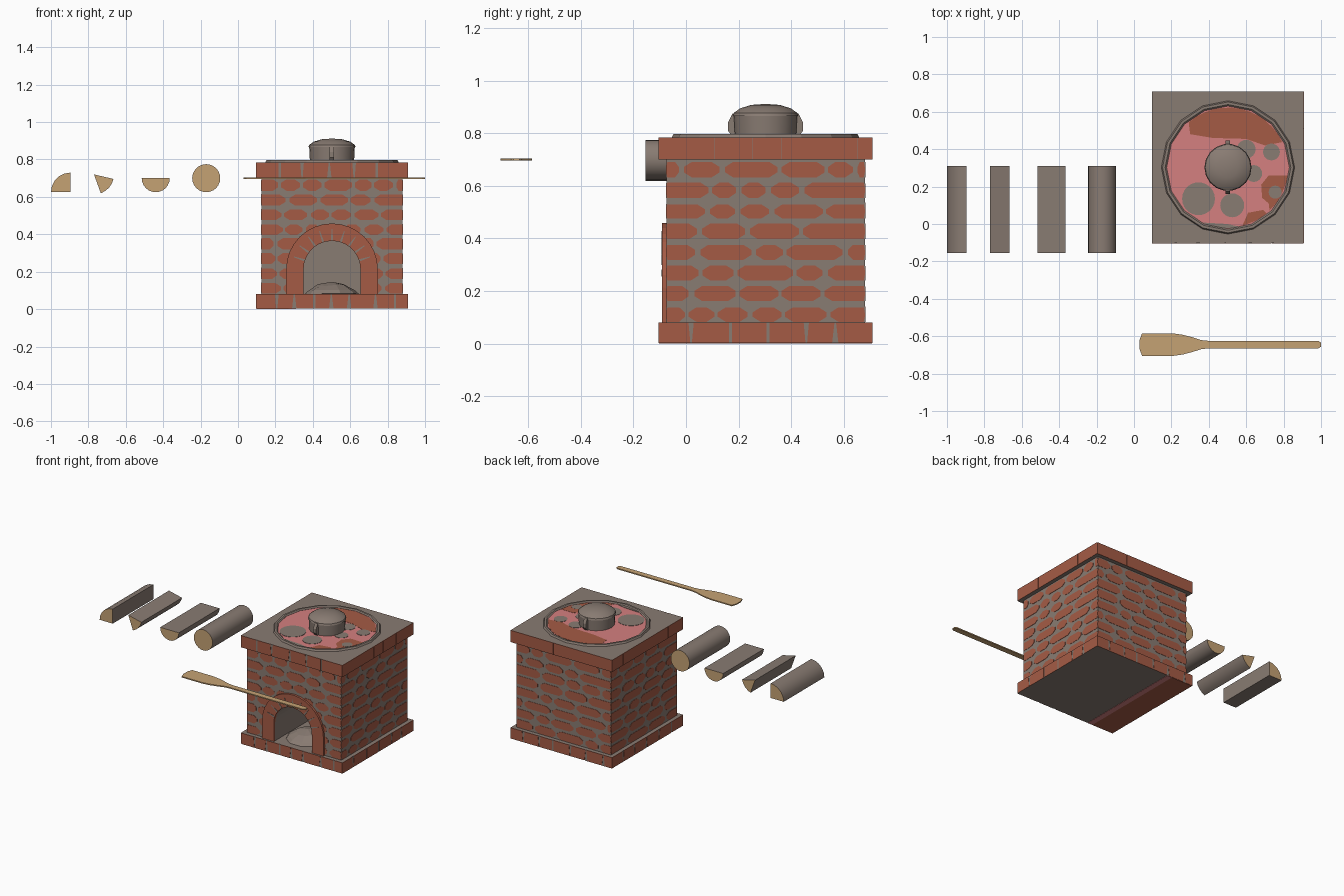
import bpy, bmesh, math, random
from mathutils import Vector

if "Cube" in bpy.data.objects:
    bpy.data.objects.remove(bpy.data.objects["Cube"])

random.seed(4)
CX, CY = 0.5025, 0.3025          # stove centre
BODY, SLAB = 0.3775, 0.405       # half widths


def material(name, rgb):
    m = bpy.data.materials.new(name)
    m.diffuse_color = (*rgb, 1)
    m.use_nodes = True
    m.node_tree.nodes["Principled BSDF"].inputs["Base Color"].default_value = m.diffuse_color
    return m


BRICK = material("red brick", (0.376, 0.105, 0.060))
STONE = material("grey stone", (0.250, 0.200, 0.170))
PINK = material("hot pink", (0.66, 0.215, 0.215))
WOOD = material("pale wood", (0.56, 0.36, 0.175))


def along_y(u, v, w): return (u, w, v)
def along_z(u, v, w): return (u, v, w)
def along_x(u, v, w): return (w, u, v)


def wall(k, half):
    """Map (u, z, offset) onto one of the four side walls."""
    a = k * math.pi / 2
    n, t = Vector((math.sin(a), -math.cos(a))), Vector((math.cos(a), math.sin(a)))
    return lambda u, v, w: (CX + t.x * u + n.x * (half + w), CY + t.y * u + n.y * (half + w), v)


def add_prism(bm, pts, f, w0, w1, cap=0):
    lo = [bm.verts.new(f(u, v, w0)) for u, v in pts]
    hi = [bm.verts.new(f(u, v, w1)) for u, v in pts]
    faces = [bm.faces.new(lo[::-1]), bm.faces.new(hi)]
    for fc in faces:
        fc.material_index = cap
    n = len(pts)
    for i in range(n):
        j = (i + 1) % n
        faces.append(bm.faces.new((lo[i], lo[j], hi[j], hi[i])))
    bmesh.ops.recalc_face_normals(bm, faces=faces)


def finish(bm, name, *mats, smooth=None):
    me = bpy.data.meshes.new(name)
    bm.to_mesh(me)
    bm.free()
    ob = bpy.data.objects.new(name, me)
    bpy.context.collection.objects.link(ob)
    for m in mats:
        me.materials.append(m)
    if smooth:
        bpy.ops.object.select_all(action='DESELECT')
        ob.select_set(True)
        bpy.context.view_layer.objects.active = ob
        bpy.ops.object.shade_smooth_by_angle(angle=math.radians(smooth))
    return ob


def prism(name, pts, f, w0, w1, *mats, cap=0, smooth=None):
    bm = bmesh.new()
    add_prism(bm, pts, f, w0, w1, cap)
    return finish(bm, name, *mats, smooth=smooth)


def arc(cx, cy, r, a0, a1, n):
    return [(cx + r * math.cos(math.radians(a0 + (a1 - a0) * i / n)),
             cy + r * math.sin(math.radians(a0 + (a1 - a0) * i / n))) for i in range(n + 1)]


def rect(x0, x1, y0, y1):
    return [(x0, y0), (x1, y0), (x1, y1), (x0, y1)]


def lathe(name, prof, cx, cy, n, mat, smooth=None, jitter=0):
    bm = bmesh.new()
    rings = []
    for r, z in prof:
        if r == 0:
            rings.append([bm.verts.new((cx, cy, z))] * n)
            continue
        rings.append([bm.verts.new((cx + r * math.cos(i * math.tau / n), cy + r * math.sin(i * math.tau / n),
                                    z + random.uniform(-jitter, jitter))) for i in range(n)])
    for a, b in zip(rings, rings[1:]):
        for i in range(n):
            q = list(dict.fromkeys((a[i], a[(i + 1) % n], b[(i + 1) % n], b[i])))
            bm.faces.new(q)
    bmesh.ops.recalc_face_normals(bm, faces=bm.faces)
    return finish(bm, name, mat, smooth=smooth)


# base and top slabs
sq = rect(CX - SLAB, CX + SLAB, CY - SLAB, CY + SLAB)
prism("base_slab", sq, along_z, 0.002, 0.08, STONE)
prism("top_slab", sq, along_z, 0.70, 0.785, STONE)
# coloured strips under the base
prism("base_brick_strip", rect(0.10, 0.27, CY - SLAB, CY + SLAB), along_z, 0.0, 0.003, BRICK)
prism("base_pink_strip", rect(0.27, 0.31, CY - SLAB, CY + SLAB), along_z, 0.0, 0.003, PINK)

# body with an arched fire chamber
ZC, RI, RO = 0.213, 0.152, 0.245
x0, x1 = CX - BODY, CX + BODY
notch = [(CX + RI, 0.08)] + arc(CX, ZC, RI, 0, 180, 14) + [(CX - RI, 0.08)]
prism("body_front", [(x1, 0.70), (x1, 0.08)] + notch + [(x0, 0.08), (x0, 0.70)], along_y, CY - BODY, 0.45, STONE)
prism("body_back", rect(x0, x1, 0.08, 0.70), along_y, 0.45, CY + BODY, STONE)

# raised brick arch with mortar joints
outer = [(CX + RO, 0.08)] + arc(CX, ZC, RO, 0, 180, 16) + [(CX - RO, 0.08)]
prism("arch", outer + notch[::-1], along_y, CY - BODY - 0.016, CY - BODY + 0.005, BRICK)
bm = bmesh.new()
for a in range(18, 170, 18):
    c, s = math.cos(math.radians(a)), math.sin(math.radians(a))
    pts = [(CX + c * r - s * d, ZC + s * r + c * d)
           for r, d in ((RI + 0.002, -0.006), (RO - 0.03, -0.002), (RO - 0.03, 0.002), (RI + 0.002, 0.006))]
    add_prism(bm, pts, along_y, CY - BODY - 0.018, CY - BODY - 0.015)
finish(bm, "arch_joints", STONE)

# worn bricks on the body walls
for k, side in enumerate(("front", "right", "back", "left")):
    bm = bmesh.new()
    for row in range(8):
        z0 = 0.083 + row * 0.0785
        z1 = z0 + random.uniform(0.054, 0.062)
        spans = [(-BODY, BODY)]
        if k == 0 and z0 < ZC + 0.19:
            w = math.sqrt(0.2 ** 2 - max(0, z0 - ZC) ** 2)
            spans = [(-BODY, -w), (w, BODY)]
        for s0, s1 in spans:
            u = s0 - random.uniform(0, 0.08)
            while u < s1 - 0.02:
                e = u + random.uniform(0.09, 0.23 if k else 0.15)
                if e > s1 - 0.04:
                    e = s1
                a = max(u, s0)
                if e - a > 0.025:
                    c = min(0.03, (e - a) * 0.3)
                    l, r = (0.004 if a == s0 else c), (0.004 if e == s1 else c)
                    h = 0.019
                    add_prism(bm, [(a + l, z0), (e - r, z0), (e, z0 + h), (e, z1 - h),
                                   (e - r, z1), (a + l, z1), (a, z1 - h), (a, z0 + h)],
                              wall(k, BODY), -0.001, 0.002)
                u = e + random.uniform(0.012, 0.022)
    finish(bm, side + "_bricks", BRICK)

# bricks with tapered joints around the slabs
for label, z0, z1 in (("base", 0.002, 0.08), ("top", 0.70, 0.785)):
    bm = bmesh.new()
    for k in range(4):
        u, la, lb = -SLAB, 0, 0
        while u < SLAB:
            e = u + random.uniform(0.09, 0.15)
            ra, rb = random.choice(((0.012, 0.003), (0.003, 0.010), (0.006, 0.006)))
            if label == "top" and k:
                ra = rb = 0.0005
            if e > SLAB - 0.05:
                e, ra, rb = SLAB, 0, 0
            add_prism(bm, [(u + la, z0), (e - ra, z0), (e - rb, z1), (u + lb, z1)], wall(k, SLAB), -0.001, 0.002)
            u, la, lb = e, ra, rb
    finish(bm, label + "_slab_bricks", BRICK)

# ash heap in the chamber
lathe("ash_heap", [(0.145, 0.078), (0.125, 0.10), (0.075, 0.128), (0, 0.146)], CX, 0.08, 10, STONE, jitter=0.006)

# hot plate: rim, glowing disc and patches
lathe("plate_rim", [(0.328, 0.784), (0.328, 0.790), (0.336, 0.797), (0.350, 0.797), (0.357, 0.784)], CX, CY, 16, STONE)
prism("glowing_disc", arc(CX, CY, 0.33, 0, 337.5, 15), along_z, 0.784, 0.789, PINK)
R = 0.32
bm = bmesh.new()
for pts in (arc(CX, CY, R, 25, 131, 12) + [(0.30, 0.48), (0.42, 0.46), (0.60, 0.455), (0.70, 0.42)],
            arc(CX, CY, R, -46, -8, 6) + [(0.72, 0.26), (0.68, 0.21), (0.685, 0.14), (0.72, 0.11)],
            arc(CX, CY, R, -76, -50, 4) + [(0.69, 0.075), (0.61, 0.06)]):
    add_prism(bm, pts, along_z, 0.788, 0.7902)
finish(bm, "brick_patches", BRICK)
bm = bmesh.new()
for x, y, r in ((0.345, 0.135, 0.088), (0.525, 0.10, 0.064), (0.64, 0.27, 0.045),
                (0.735, 0.385, 0.045), (0.60, 0.40, 0.05), (0.755, 0.17, 0.035)):
    add_prism(bm, arc(x, y, r, 0, 345, 23), along_z, 0.788, 0.791)
add_prism(bm, arc(CX, CY, R + 0.005, -115, -78, 6) + [(0.50, 0.0)], along_z, 0.788, 0.7906)
finish(bm, "soot_patches", STONE)

# lidded pot with two side lugs
lathe("pot", [(0, 0.788), (0.118, 0.788), (0.122, 0.866), (0.126, 0.866), (0.122, 0.878),
              (0.098, 0.895), (0.055, 0.908), (0, 0.912)], CX, CY, 18, STONE, smooth=30)
for side, s in (("front", -1), ("back", 1)):
    lug = [(CY + s * d, z) for d, z in ((0.110, 0.79), (0.128, 0.79), (0.143, 0.81),
                                        (0.143, 0.84), (0.126, 0.875), (0.110, 0.875))]
    prism("pot_lug_" + side, lug, along_x, CX - 0.012, CX + 0.012, STONE)

# whole and split logs, bark sides and wood ends
for name, pts in (("whole_log", arc(-0.17, 0.70, 0.075, 0, 345, 23)),
                  ("half_log", arc(-0.44, 0.70, 0.075, 180, 360, 12)),
                  ("third_log", [(-0.77, 0.72)] + arc(-0.77, 0.72, 0.107, -70, -13, 4)),
                  ("quarter_log", [(-0.895, 0.625)] + arc(-0.895, 0.625, 0.105, 90, 180, 5))):
    prism(name, pts, along_y, -0.155, 0.31, STONE, WOOD, cap=1, smooth=30)

# wooden paddle
half = [(0.03, 0.025), (0.043, 0.06), (0.21, 0.06), (0.26, 0.053), (0.31, 0.04),
        (0.36, 0.024), (0.40, 0.02), (0.985, 0.02), (1.0, 0.011)]
outline = [(x, -0.645 + d) for x, d in half] + [(x, -0.645 - d) for x, d in reversed(half)]
prism("paddle", outline, along_z, 0.696, 0.704, WOOD)
